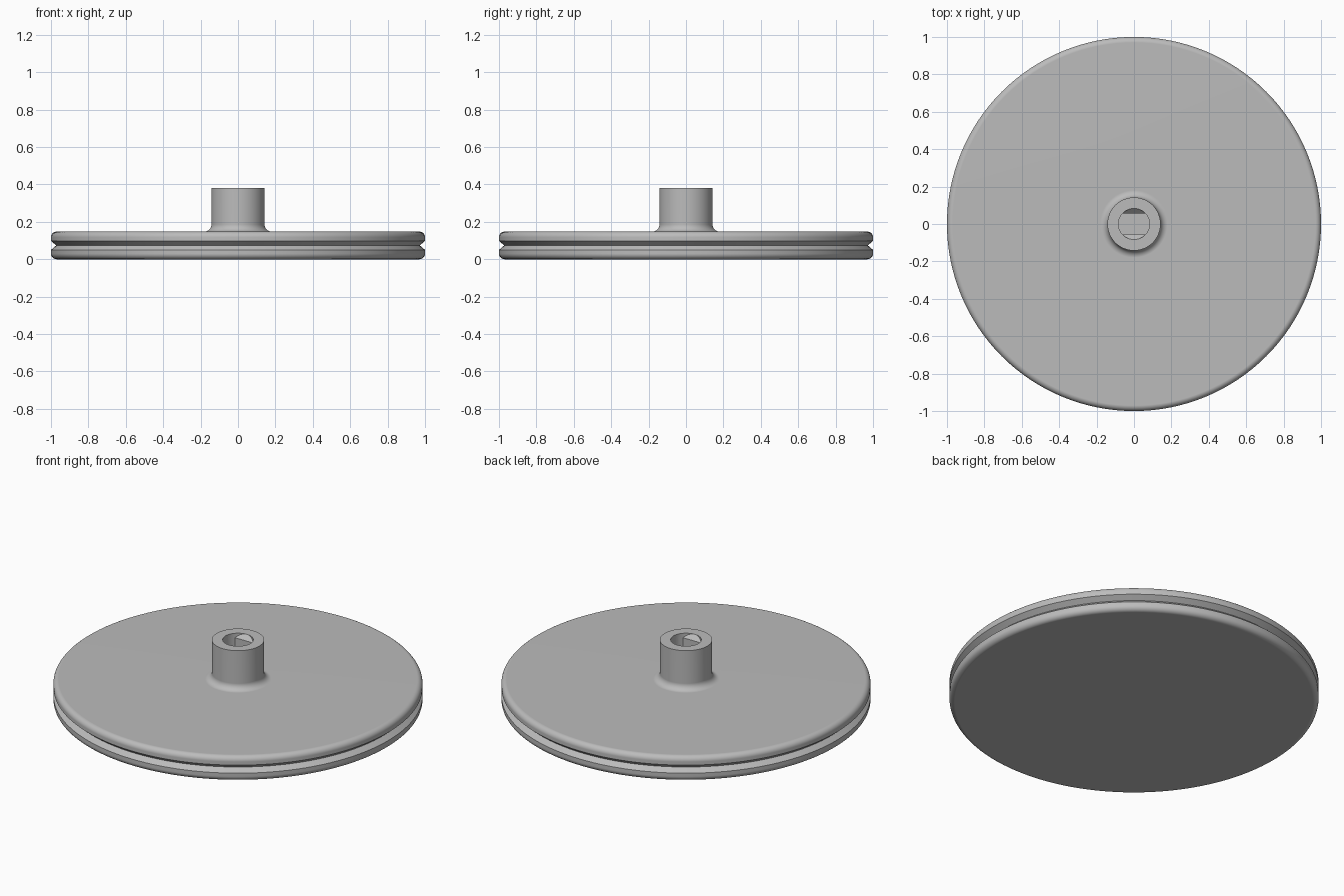
import bpy, bmesh, math
from mathutils import Vector

cube = bpy.data.objects.get("Cube")
if cube:
    bpy.data.objects.remove(cube)

SEGMENTS = 128
DISC_H, TOP = 0.148, 0.382
EDGE, HUB_R, HUB_FILLET = 0.03, 0.142, 0.038
BORE_R, FLAT, FLOOR = 0.083, 0.057, 0.15
LEAD_IN = BORE_R - FLAT

grey = bpy.data.materials.new("plain grey")
grey.use_nodes = True
colour = (0.5, 0.5, 0.5, 1)
grey.diffuse_color = colour
grey.node_tree.nodes["Principled BSDF"].inputs["Base Color"].default_value = colour


def make_object(name, bm):
    bmesh.ops.recalc_face_normals(bm, faces=bm.faces)
    mesh = bpy.data.meshes.new(name)
    bm.to_mesh(mesh)
    bm.free()
    mesh.materials.append(grey)
    obj = bpy.data.objects.new(name, mesh)
    bpy.context.collection.objects.link(obj)
    return obj


def arc(cx, cz, radius, start, end, steps=8):
    angles = [math.radians(start + (end - start) * i / steps) for i in range(steps + 1)]
    return [(cx + radius * math.cos(a), cz + radius * math.sin(a)) for a in angles]


def lathe(name, profile):
    bm = bmesh.new()
    verts = [bm.verts.new((r, 0, z)) for r, z in profile]
    edges = [bm.edges.new(pair) for pair in zip(verts, verts[1:])]
    bmesh.ops.spin(bm, geom=verts + edges, cent=(0, 0, 0), axis=(0, 0, 1),
                   angle=math.tau, steps=SEGMENTS)
    bmesh.ops.remove_doubles(bm, verts=bm.verts, dist=0.0001)
    return make_object(name, bm)


def bore_cutter(name, low, high, planes):
    """Cylinder trimmed by planes, each given as a point and an outward normal."""
    bm = bmesh.new()
    bmesh.ops.create_cone(bm, cap_ends=True, segments=64, radius1=BORE_R,
                          radius2=BORE_R, depth=high - low)
    bmesh.ops.translate(bm, verts=bm.verts, vec=(0, 0, (low + high) / 2))
    for point, normal in planes:
        cut = bmesh.ops.bisect_plane(bm, geom=bm.verts[:] + bm.edges[:] + bm.faces[:],
                                     plane_co=point, plane_no=normal, clear_outer=True)
        rim = [e for e in cut["geom_cut"] if isinstance(e, bmesh.types.BMEdge)]
        bmesh.ops.contextual_create(bm, geom=rim)
    cutter = make_object(name, bm)
    cutter.hide_render = True
    return cutter


# Grooved disc with rounded rims, and a hub with a filleted foot
mid = DISC_H / 2
profile = [(0, 0)]
profile += arc(1 - EDGE, EDGE, EDGE, -90, 0)
profile += [(1, mid - 0.024), (0.972, mid), (1, mid + 0.024)]
profile += arc(1 - EDGE, DISC_H - EDGE, EDGE, 0, 90)
profile += arc(HUB_R + HUB_FILLET, DISC_H + HUB_FILLET, HUB_FILLET, 270, 180)
profile += [(HUB_R, TOP), (0, TOP)]
pulley = lathe("grooved_disc_with_hub", profile)

# Bore with two flats and a sloped lead-in above each flat
slot_planes = [(Vector((0, s * FLAT, 0)), Vector((0, s, 0))) for s in (-1, 1)]
lead_planes = [(Vector((0, s * BORE_R, TOP)), Vector((0, s, -1)).normalized())
               for s in (-1, 1)]
cutters = [bore_cutter("bore_slot", FLOOR, TOP + 0.02, slot_planes),
           bore_cutter("bore_lead_in", TOP - LEAD_IN, TOP + 0.02, lead_planes)]

bpy.context.view_layer.objects.active = pulley
pulley.select_set(True)
for cutter in cutters:
    cutter.select_set(False)
    mod = pulley.modifiers.new(cutter.name, "BOOLEAN")
    mod.operation = "DIFFERENCE"
    mod.solver = "EXACT"
    mod.object = cutter
    bpy.ops.object.modifier_apply(modifier=mod.name)
for cutter in cutters:
    bpy.data.objects.remove(cutter)

# Smooth curves, crisp edges, flat caps
bpy.ops.object.shade_smooth_by_angle(angle=math.radians(25))
weighted = pulley.modifiers.new("flat_caps", "WEIGHTED_NORMAL")
weighted.keep_sharp = True
